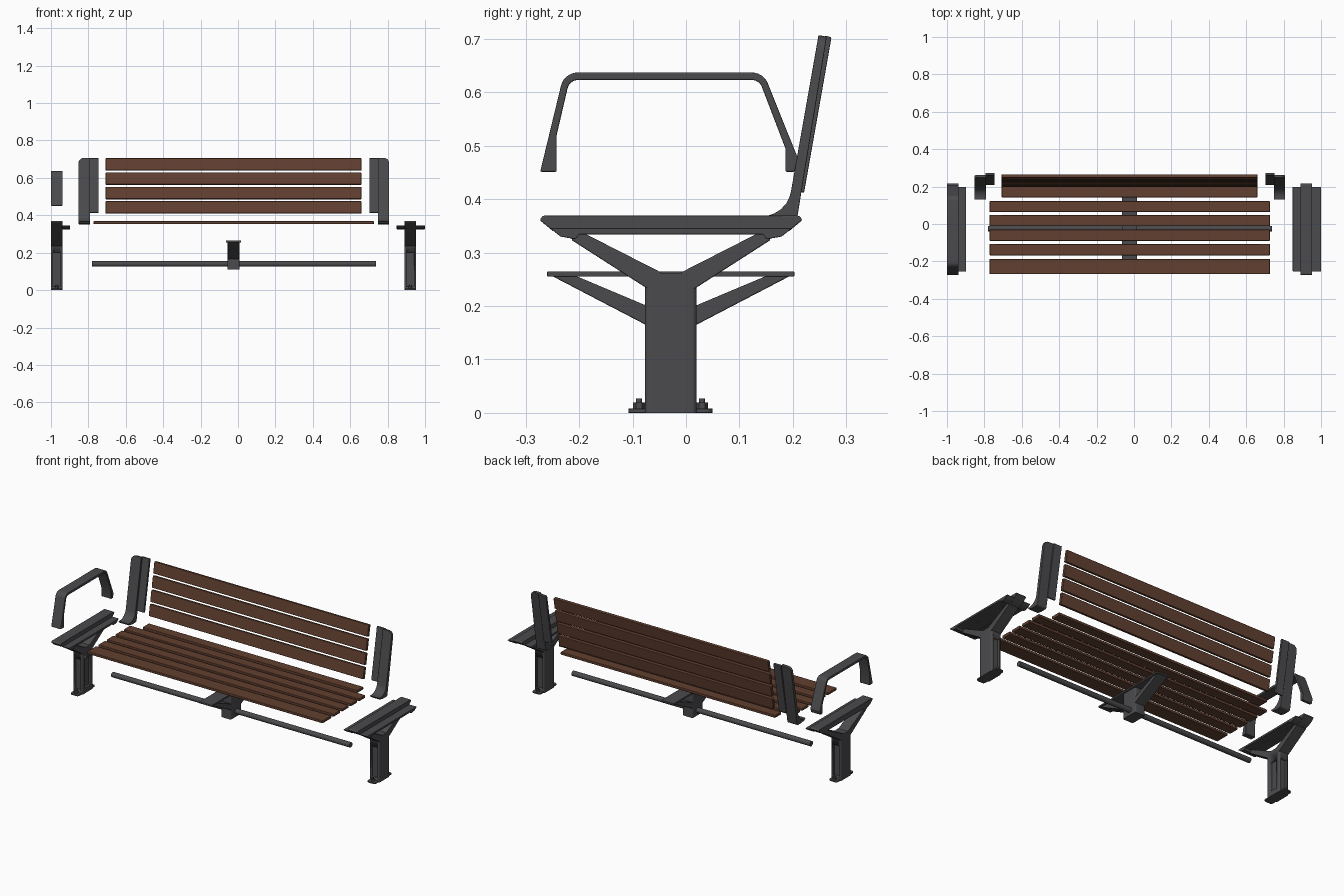
import bpy, bmesh, math
from mathutils import Vector

if "Cube" in bpy.data.objects:
    bpy.data.objects.remove(bpy.data.objects["Cube"])


def material(name, rgb):
    m = bpy.data.materials.new(name)
    m.diffuse_color = (*rgb, 1)
    m.use_nodes = True
    m.node_tree.nodes["Principled BSDF"].inputs["Base Color"].default_value = m.diffuse_color
    return m


METAL = material("dark grey metal", (0.07, 0.069, 0.074))
WOOD = material("brown wood", (0.12, 0.05, 0.029))
MID = -0.028          # y of the leg centre line


def flip(pts):
    """Mirror a (y, z) profile about the leg centre line."""
    return [(2 * MID - p[0], *p[1:]) for p in reversed(pts)]


def rounded(pts, n=6):
    """Profile corners given as (a, b) or (a, b, radius); radii become arcs."""
    out = []
    for i, p in enumerate(pts):
        c = Vector(p[:2])
        if len(p) < 3:
            out.append(c)
            continue
        u = (Vector(pts[i - 1][:2]) - c).normalized()
        v = (Vector(pts[(i + 1) % len(pts)][:2]) - c).normalized()
        half = u.angle(v) / 2
        centre = c + (u + v).normalized() * p[2] / math.sin(half)
        d = p[2] / math.tan(half)
        a, b = c + u * d - centre, c + v * d - centre
        for k in range(n + 1):
            t = k / n
            out.append(centre + (a * (1 - t) + b * t).normalized() * p[2])
    return out


def prism(name, pts, lo, hi, mat=METAL, bevel=0.003, axis="x", round_top_x=None):
    """Extrude a profile: (y, z) along x, or (x, y) along z."""
    bm = bmesh.new()
    pts = rounded(pts)
    if axis == "x":
        vs = [bm.verts.new((lo, p[0], p[1])) for p in pts]
        move = (hi - lo, 0, 0)
    else:
        vs = [bm.verts.new((p[0], p[1], lo)) for p in pts]
        move = (0, 0, hi - lo)
    f = bm.faces.new(vs)
    ext = bmesh.ops.extrude_face_region(bm, geom=[f])
    bmesh.ops.translate(bm, vec=move, verts=[v for v in ext["geom"] if isinstance(v, bmesh.types.BMVert)])
    bmesh.ops.recalc_face_normals(bm, faces=bm.faces)
    if round_top_x is not None:
        edges = [e for e in bm.edges if all(v.co.z > 0.7 and abs(v.co.x - round_top_x) < 1e-4 for v in e.verts)]
        bmesh.ops.bevel(bm, geom=edges, offset=0.028, segments=5, profile=0.5, affect="EDGES")
    me = bpy.data.meshes.new(name)
    bm.to_mesh(me)
    bm.free()
    me.materials.append(mat)
    ob = bpy.data.objects.new(name, me)
    bpy.context.collection.objects.link(ob)
    bpy.ops.object.select_all(action="DESELECT")
    ob.select_set(True)
    bpy.context.view_layer.objects.active = ob
    bpy.ops.object.shade_smooth_by_angle(angle=math.radians(35))
    if bevel:
        b = ob.modifiers.new("soft edges", "BEVEL")
        b.width, b.segments, b.limit_method = bevel, 2, "ANGLE"
        b.harden_normals = True
    return ob


def rect(a0, a1, b0, b1, r=None):
    pts = [(a0, b0), (a1, b0), (a1, b1), (a0, b1)]
    return [(*p, r) for p in pts] if r else pts


def cylinder(name, r, depth, loc, rot=(0, 0, 0), sides=24):
    bpy.ops.mesh.primitive_cylinder_add(vertices=sides, radius=r, depth=depth, location=loc, rotation=rot)
    ob = bpy.context.object
    ob.name = name
    ob.data.materials.append(METAL)
    bpy.ops.object.shade_smooth_by_angle(angle=math.radians(35))


# Seat slats, the rear one shorter
for i, (y0, y1) in enumerate([(-0.268, -0.187), (-0.168, -0.107), (-0.09, -0.03),
                              (-0.012, 0.048), (0.064, 0.122), (0.142, 0.2)]):
    x0, x1 = (-0.708, 0.66) if i == 5 else (-0.773, 0.727)
    prism(f"seat_slat_{i + 1}", rect(y0, y1, 0.353, 0.369), x0, x1, WOOD, 0.004)


def back_y(z, off=0.0):
    return 0.248 - (0.707 - z) * 0.1763 + off


def leaning(z0, z1, a, b):
    """Strip between two offsets behind the sloping front of the backrest."""
    return [(back_y(z0, a), z0), (back_y(z0, b), z0 - 0.003), (back_y(z1, b), z1 - 0.003), (back_y(z1, a), z1)]


# Backrest slats
for i in range(4):
    top = 0.706 - i * 0.0765
    prism(f"back_slat_{i + 1}", leaning(top - 0.065, top, 0, 0.018), -0.708, 0.66, WOOD, 0.004)

# Backrest brackets: curved outer shell and inner fixing tab
for side, outer, seam, inner in (("left", -0.853, -0.79, -0.75), ("right", 0.808, 0.748, 0.706)):
    shell = [(0.138, 0.357), (0.165, 0.352), (0.206, 0.352, 0.01), (back_y(0.704, 0.016), 0.704),
             (back_y(0.707), 0.707), (back_y(0.368), 0.368, 0.055), (0.13, 0.368)]
    prism(f"{side}_back_bracket", shell, min(outer, seam), max(outer, seam), bevel=0.002, round_top_x=outer)
    prism(f"{side}_back_tab", leaning(0.415, 0.706, 0.012, 0.0245),
          min(seam, inner) - 0.004, max(seam, inner) + 0.004, bevel=0.002)

# Armrest on the left end only
arm = [(-0.273, 0.451), (-0.228, 0.637, 0.032), (0.145, 0.637, 0.032), (0.21, 0.475), (0.203, 0.451),
       (0.186, 0.451), (0.186, 0.495), (0.137, 0.623, 0.02), (-0.218, 0.623, 0.02),
       (-0.242, 0.52), (-0.242, 0.451)]
prism("armrest", arm, -1.0, -0.938, bevel=0.003)

# Legs: column, forked arms, seat rail, side flanges and bolted foot
rail = [(-0.268, 0.369), (-0.274, 0.361), (-0.25, 0.341), (-0.21, 0.324), (-0.195, 0.336)]
fork = [(-0.07, 0.231), (-0.215, 0.324), (-0.2, 0.341), (-0.045, 0.262)]
flange = [(-0.255, 0.346), (-0.235, 0.33), (-0.207, 0.325), (-0.2, 0.334)]
for side, x0, x1, wings in (("left", -1.0, -0.938, [(-0.94, -0.897)]),
                            ("right", 0.89, 0.953, [(0.848, 0.892), (0.951, 1.0)])):
    xm = (x0 + x1) / 2
    column = prism(f"{side}_leg_column", rect(x0, x1, -0.077, 0.02, 0.009), 0, 0.262, bevel=0, axis="z")
    # recessed panels on the front and back, and on the inner side of the left leg
    cuts = [(rect(xm - 0.02, xm + 0.02, y - 0.014, y + 0.014), 0.02, 0.2) for y in (-0.077, 0.02)]
    if side == "left":
        cuts.append((rect(x1 - 0.014, x1 + 0.014, -0.055, -0.001), 0.03, 0.2))
    for i, (shape, z0, z1) in enumerate(cuts):
        cutter = prism(f"{side}_panel_cutter_{i + 1}", shape, z0, z1, bevel=0, axis="z")
        cutter.hide_render = True
        cutter.hide_set(True)
        mod = column.modifiers.new("panel", "BOOLEAN")
        mod.operation, mod.object, mod.solver = "DIFFERENCE", cutter, "EXACT"
    prism(f"{side}_seat_rail", rail + flip(rail), x0, x1)
    prism(f"{side}_fork_front", fork, x0, x1)
    prism(f"{side}_fork_back", flip(fork), x0, x1)
    for i, (a, b) in enumerate(wings):
        prism(f"{side}_seat_flange_{i + 1}", flange + flip(flange), a, b, bevel=0.002)
    prism(f"{side}_foot_plate", rect(xm - 0.026, xm + 0.026, -0.108, 0.05, 0.012), 0, 0.008, bevel=0.001, axis="z")
    for where, y in (("front", -0.088), ("back", 0.03)):
        cylinder(f"{side}_{where}_nut", 0.011, 0.012, (xm, y, 0.013), sides=6)
        cylinder(f"{side}_{where}_bolt", 0.006, 0.02, (xm, y, 0.017), sides=12)

# Middle support with the same fork shape, held by the cross beam
brace = [(-0.07, 0.162), (-0.258, 0.26), (-0.215, 0.26), (-0.07, 0.199)]
prism("middle_support_block", rect(-0.056, 0.008, -0.077, 0.02, 0.009), 0.11, 0.26, bevel=0, axis="z")
prism("middle_support_plate", rect(-0.26, 0.203, 0.255, 0.265), -0.064, 0.016, bevel=0.002)
prism("middle_brace_front", brace, -0.056, 0.008)
prism("middle_brace_back", flip(brace), -0.056, 0.008)

# Cross beam
cylinder("cross_beam", 0.0145, 1.518, (-0.022, -0.025, 0.14), (0, math.pi / 2, 0), 24)
